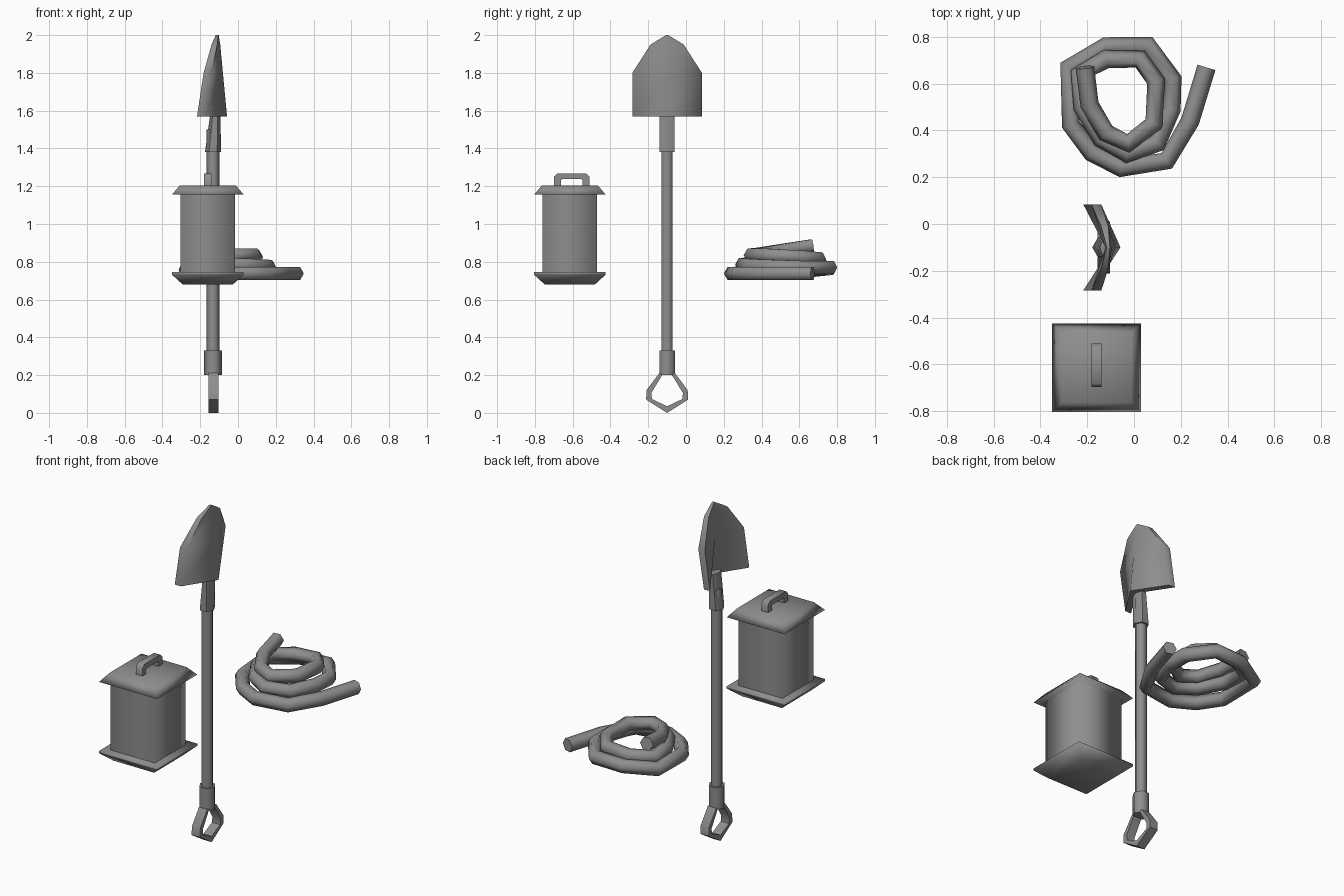
import bpy
import bmesh
from math import cos, sin, pi, radians

cube = bpy.data.objects.get("Cube")
if cube:
    bpy.data.objects.remove(cube, do_unlink=True)

# Single grey material
GREY = (0.27, 0.27, 0.27, 1)
grey = bpy.data.materials.new("plain_grey")
grey.use_nodes = True
grey.diffuse_color = GREY
shader = next(n for n in grey.node_tree.nodes if n.type == 'BSDF_PRINCIPLED')
shader.inputs["Base Color"].default_value = GREY


def loft(name, rings, caps=True, closed=False, angle=180):
    """Skin a row of equal rings; edges steeper than the angle stay sharp."""
    bm = bmesh.new()
    rows = [[bm.verts.new(p) for p in ring] for ring in rings]
    pairs = list(zip(rows, rows[1:]))
    if closed:
        pairs.append((rows[-1], rows[0]))
    elif caps:
        bm.faces.new(rows[0][::-1])
        bm.faces.new(rows[-1])
    for a, b in pairs:
        for i in range(len(a)):
            j = (i + 1) % len(a)
            bm.faces.new((a[i], a[j], b[j], b[i]))
    bmesh.ops.recalc_face_normals(bm, faces=bm.faces)
    mesh = bpy.data.meshes.new(name)
    bm.to_mesh(mesh)
    bm.free()
    mesh.shade_smooth()
    if angle < 180:
        mesh.set_sharp_from_angle(angle=radians(angle))
    mesh.materials.append(grey)
    obj = bpy.data.objects.new(name, mesh)
    bpy.context.collection.objects.link(obj)
    return obj


def square(cx, cy, z, h):
    return [(cx + sx * h, cy + sy * h, z)
            for sx, sy in ((-1, -1), (1, -1), (1, 1), (-1, 1))]


def hexagon(cx, cy, z, rx, r):
    return [(cx + rx * cos(i * pi / 3), cy + r * sin(i * pi / 3), z)
            for i in range(6)]


def strip(cx, cy, outer, inner, half):
    """Rings for a flat bar bent in the side plane."""
    return [[(cx - half, cy + a, b), (cx + half, cy + a, b),
             (cx + half, cy + c, d), (cx - half, cy + c, d)]
            for (a, b), (c, d) in zip(outer, inner)]


def mirrored(points):
    """Continue a half outline on the other side of its centre line."""
    return points + [(-a, b) for a, b in reversed(points) if a != 0]


# Lantern
LX, LY = -0.16, -0.615
loft("lantern_body", [square(LX, LY, z, 0.145) for z in (0.735, 1.165)], caps=False)
loft("lantern_roof", [square(LX, LY, 1.155, 0.19), square(LX, LY, 1.205, 0.148)])
loft("lantern_base", [square(LX, LY, 0.68, 0.133), square(LX, LY, 0.732, 0.19),
                      square(LX, LY, 0.745, 0.19)])
outer = mirrored([(-0.093, 1.2), (-0.093, 1.25), (-0.075, 1.268)])
inner = mirrored([(-0.058, 1.2), (-0.058, 1.232), (-0.052, 1.237)])
loft("lantern_handle", strip(LX, LY + 0.01, outer, inner, 0.021), angle=50)

# Shovel shaft and collars
SX, SY = -0.132, -0.1
for name, low, high, r in (("shovel_shaft", 0.3, 1.5, 0.034),
                           ("lower_collar", 0.2, 0.33, 0.047)):
    loft(name, [hexagon(SX, SY, z, r, r) for z in (low, high)], angle=65)
loft("upper_collar", [hexagon(SX, SY, 1.38, 0.043, 0.046),
                      hexagon(SX + 0.012, SY, 1.59, 0.026, 0.046)], angle=65)

# Shovel grip: a closed flat loop
outer = mirrored([(0, 0), (-0.111, 0.07), (-0.109, 0.12), (-0.042, 0.21)])
inner = mirrored([(0, 0.035), (-0.08, 0.073), (-0.084, 0.105), (-0.026, 0.2)])
loft("shovel_grip", strip(-0.13, SY, outer, inner, 0.027), closed=True, angle=50)

# Shovel blade: V-shaped sections of height, half width, side, ridge, thickness
sections = [(1.57, 0.184, -0.217, -0.058, 0.04),
            (1.8, 0.184, -0.182, -0.08, 0.042),
            (1.95, 0.088, -0.14, -0.094, 0.03),
            (2.0, 0.006, -0.118, -0.102, 0.014)]
rings = []
for z, w, side, ridge, t in sections:
    rings.append([(side + t, SY - w, z), (ridge, SY, z), (side + t, SY + w, z),
                  (side, SY + w, z), (ridge - t, SY, z), (side, SY - w, z)])
loft("shovel_blade", rings, angle=65)

# Coiled rope, from the raised inner end to the low outer end
path = [(-0.21, 0.67, 0.885), (-0.19, 0.51, 0.86), (-0.12, 0.39, 0.84),
        (-0.025, 0.345, 0.835), (0.085, 0.43, 0.835), (0.095, 0.61, 0.825),
        (0.025, 0.705, 0.815), (-0.12, 0.705, 0.805), (-0.235, 0.64, 0.8),
        (-0.22, 0.5, 0.795), (-0.14, 0.365, 0.79), (-0.03, 0.3, 0.785),
        (0.1, 0.345, 0.78), (0.16, 0.49, 0.775), (0.165, 0.62, 0.77),
        (0.06, 0.765, 0.77), (-0.12, 0.76, 0.765), (-0.28, 0.67, 0.755),
        (-0.27, 0.425, 0.745), (-0.18, 0.305, 0.74), (-0.055, 0.24, 0.738),
        (0.14, 0.27, 0.738), (0.24, 0.44, 0.738), (0.31, 0.67, 0.738)]
curve = bpy.data.curves.new("rope", 'CURVE')
curve.dimensions = '3D'
curve.twist_mode = 'Z_UP'
curve.bevel_depth = 0.04
curve.bevel_resolution = 1
curve.use_fill_caps = True
spline = curve.splines.new('POLY')
spline.points.add(len(path) - 1)
for point, co in zip(spline.points, path):
    point.co = (*co, 1)
spline.use_smooth = True
curve.materials.append(grey)
bpy.context.collection.objects.link(bpy.data.objects.new("rope", curve))
